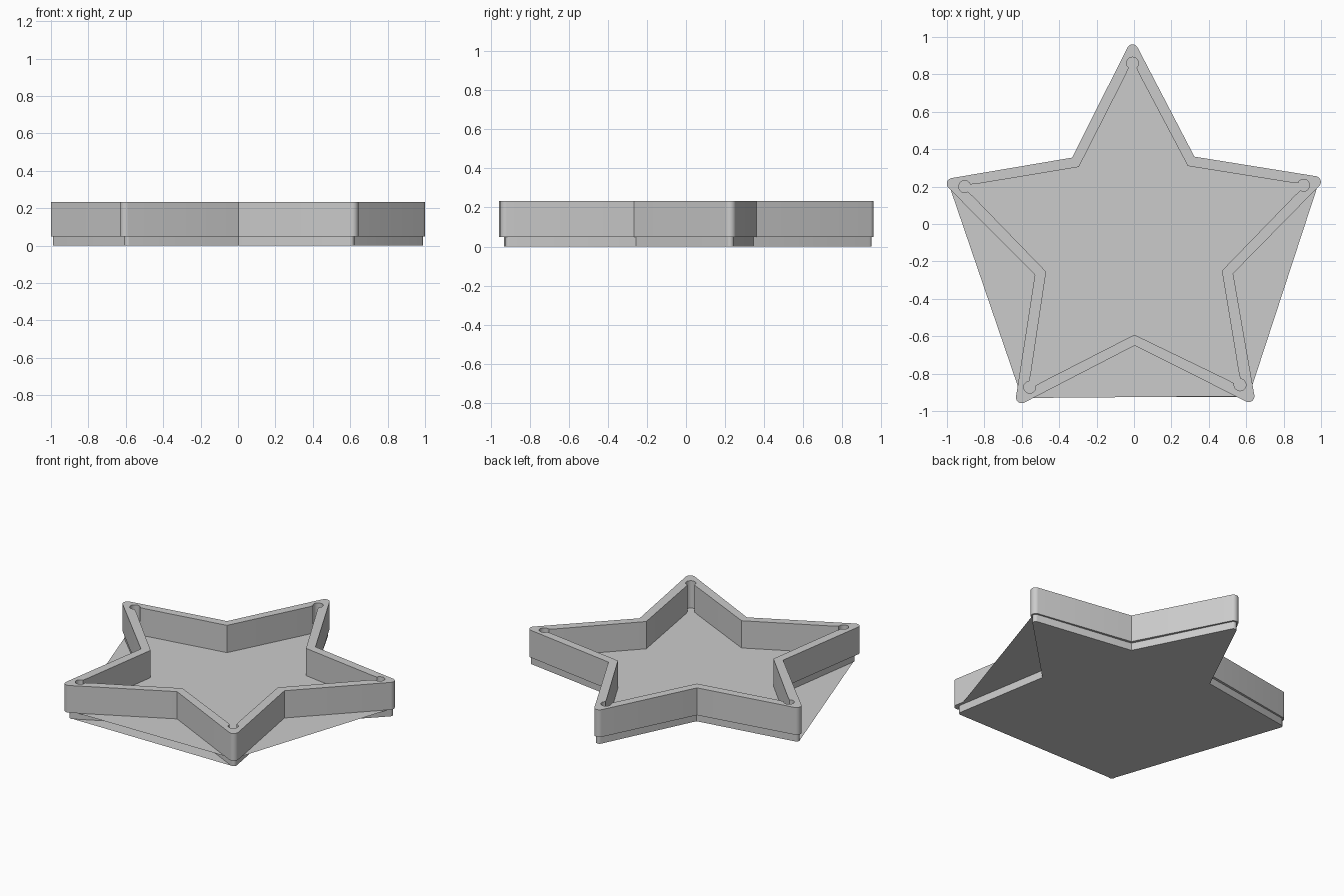
import bpy, bmesh
from math import atan2, cos, sin, pi, radians
from mathutils import Vector

if "Cube" in bpy.data.objects:
    bpy.data.objects.remove(bpy.data.objects["Cube"])

V = Vector
# Star corners, counter-clockwise from the top; valley i follows tip i
TIPS = [V(p) for p in ((-0.008, 0.929), (-0.97, 0.215), (-0.6, -0.927), (0.613, -0.921), (0.968, 0.225))]
VALLEYS = [V(p) for p in ((-0.33, 0.355), (-0.53, -0.272), (0.003, -0.65), (0.53, -0.265), (0.323, 0.36))]
IN_TIPS = [V(p) for p in ((-0.008, 0.86), (-0.905, 0.2), (-0.558, -0.873), (0.567, -0.86), (0.907, 0.207))]
IN_VALLEYS = [V(p) for p in ((-0.295, 0.305), (-0.47, -0.255), (0.002, -0.592), (0.47, -0.25), (0.288, 0.31))]


def arc(c, r, a0, a1, n):
    return [c + r * V((cos(a0 + (a1 - a0) * k / n), sin(a0 + (a1 - a0) * k / n))) for k in range(n + 1)]


def rounded_star(tips, valleys, r, n, start=0):
    """Star outline with rounded tips, beginning at tip number start."""
    pts = []
    for j in range(5):
        i = (start + j) % 5
        c, d0, d1 = tips[i], tips[i] - valleys[i - 1], valleys[i] - tips[i]
        a0 = atan2(d0.y, d0.x) - pi / 2
        a1 = atan2(d1.y, d1.x) - pi / 2
        if a1 < a0:
            a1 += 2 * pi
        pts += arc(c, r, a0, a1, n) + [valleys[i]]
    return pts


def keyhole_star(tips, valleys, r):
    """Inner outline: each tip ends in a small round pocket."""
    pts = []
    for i in range(5):
        c = tips[i]
        u = (c - (valleys[i - 1] + valleys[i]) / 2).normalized()
        side = V((-u.y, u.x))
        a = atan2(u.y, u.x)
        pts.append(c - 0.06 * u - 0.036 * side)
        pts += arc(c, r, a - radians(140), a + radians(140), 14)
        pts += [c - 0.06 * u + 0.036 * side, valleys[i]]
    return pts


def add_loop(bm, pts, z):
    vs = [bm.verts.new((p.x, p.y, z)) for p in pts]
    return vs, [bm.edges.new((vs[k - 1], vs[k])) for k in range(len(vs))]


def finish(bm, name):
    me = bpy.data.meshes.new(name)
    bm.to_mesh(me)
    bm.free()
    ob = bpy.data.objects.new(name, me)
    bpy.context.collection.objects.link(ob)
    bpy.ops.object.select_all(action='DESELECT')
    ob.select_set(True)
    bpy.context.view_layer.objects.active = ob
    bpy.ops.object.shade_smooth_by_angle(angle=radians(30))
    return ob


# Raised star wall: outer and inner outlines filled, then extruded
bm = bmesh.new()
edges = add_loop(bm, rounded_star(TIPS, VALLEYS, 0.031, 10), 0.05)[1]
edges += add_loop(bm, keyhole_star(IN_TIPS, IN_VALLEYS, 0.032), 0.05)[1]
bmesh.ops.triangle_fill(bm, use_beauty=True, edges=edges)
ext = bmesh.ops.extrude_face_region(bm, geom=bm.faces[:], use_keep_orig=True)
bmesh.ops.translate(bm, vec=(0, 0, 0.183), verts=[v for v in ext["geom"] if isinstance(v, bmesh.types.BMVert)])
bmesh.ops.recalc_face_normals(bm, faces=bm.faces[:])
finish(bm, "star_wall")

# Slightly inset base outline
base_tips = [t * (0.982 if t.y < 0 else 1) for t in TIPS]
base_valleys = [v * (1 - 0.02 / v.length) for v in VALLEYS]


# Base sides
bm = bmesh.new()
outline = rounded_star(base_tips, base_valleys, 0.02, 6)
low, high = add_loop(bm, outline, 0)[0], add_loop(bm, outline, 0.05)[0]
for k in range(len(low)):
    bm.faces.new((low[k - 1], low[k], high[k], high[k - 1]))
finish(bm, "base_rim")

# Base plates: sheets fanned from one tip, which web over its two neighbouring notches
for name, start, z in (("floor_plate", 3, 0.05), ("bottom_plate", 2, 0.0)):
    bm = bmesh.new()
    pts = rounded_star(base_tips, base_valleys, 0.02, 6, start)
    pts = pts[3:] + pts[:3]
    vs = [bm.verts.new((p.x, p.y, z)) for p in pts]
    for a, b in zip(vs[1:], vs[2:]):
        f = bm.faces.new((vs[0], a, b))
        f.normal_update()
        if (f.normal.z > 0) != (z > 0):
            f.normal_flip()
    finish(bm, name)
